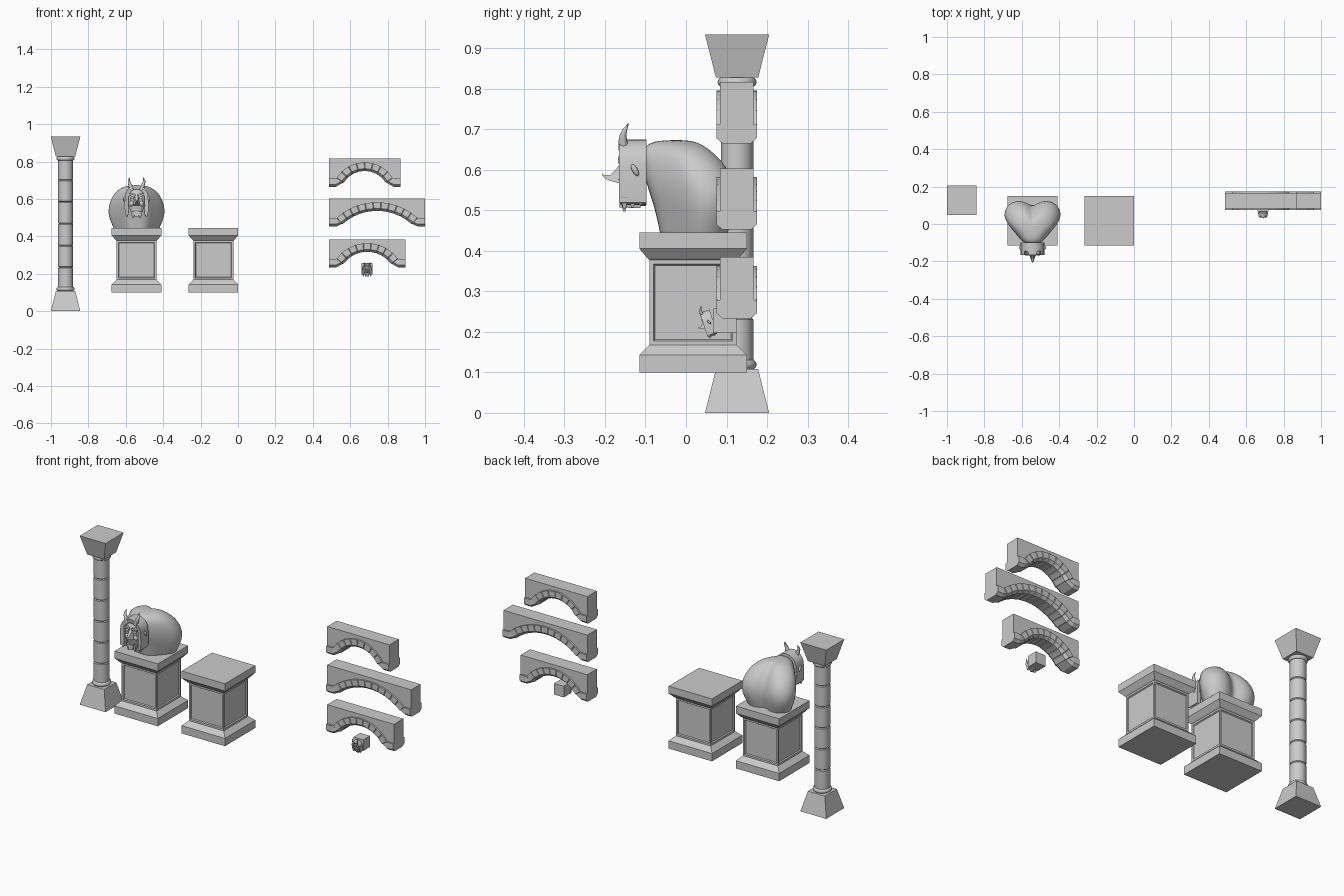
import bpy, bmesh, math
from mathutils import Matrix, Vector

if "Cube" in bpy.data.objects:
    bpy.data.objects.remove(bpy.data.objects["Cube"])


def finish(name, bm, mat=None, smooth=None, subsurf=0):
    if mat:
        bmesh.ops.transform(bm, matrix=mat, verts=bm.verts)
    bmesh.ops.recalc_face_normals(bm, faces=bm.faces)
    me = bpy.data.meshes.new(name)
    bm.to_mesh(me)
    bm.free()
    ob = bpy.data.objects.new(name, me)
    bpy.context.collection.objects.link(ob)
    if subsurf:
        ob.modifiers.new("subsurf", 'SUBSURF').levels = subsurf
        ob.modifiers["subsurf"].render_levels = subsurf
    if smooth:
        bpy.ops.object.select_all(action='DESELECT')
        ob.select_set(True)
        bpy.context.view_layer.objects.active = ob
        bpy.ops.object.shade_smooth_by_angle(angle=math.radians(smooth))
    return ob


def loft_bm(rings):
    """Skin a list of closed rings and cap both ends."""
    bm = bmesh.new()
    vs = [[bm.verts.new(p) for p in r] for r in rings]
    n = len(vs[0])
    for a, b in zip(vs, vs[1:]):
        for i in range(n):
            j = (i + 1) % n
            bm.faces.new((a[i], a[j], b[j], b[i]))
    bm.faces.new(vs[0])
    bm.faces.new(vs[-1])
    return bm


def loft(name, rings, **kw):
    return finish(name, loft_bm(rings), **kw)


def square(h, z):
    return [(-h, -h, z), (h, -h, z), (h, h, z), (-h, h, z)]


def circle(r, z, n=24):
    return [(r * math.cos(2 * math.pi * i / n), r * math.sin(2 * math.pi * i / n), z) for i in range(n)]


def bar(x0, x1, y0, y1, z0, z1):
    return [[(x0, y, z), (x1, y, z), (x1, y, w), (x0, y, w)] for y, z, w in ((y0, z0, z1), (y1, z0, z1))]


# Column: flared blocks, bead rings and a shaft of grooved drums
col = Matrix.Translation((-0.922, 0.126, 0))
loft("column_base", [square(.079, 0), square(.052, .108)], mat=col)
loft("column_capital", [square(.052, .827), square(.079, .933)], mat=col)
prof = []
step = (0.817 - 0.118) / 6
for k in range(6):
    z = 0.118 + k * step
    prof += [(.036, z), (.04, z + .004), (.04, z + step - .004)]
loft("column_shaft", [circle(r, z) for r, z in [(.04, .1)] + prof + [(.036, .817), (.04, .83)]],
     mat=col, smooth=30)
for name, zc in (("lower_bead", .119), ("upper_bead", .816)):
    loft(name, [circle(.036 + .012 * math.sin(math.pi * i / 8), zc - .012 * math.cos(math.pi * i / 8))
                for i in range(9)], mat=col, smooth=40)


# Pedestals: moulded block with recessed panels on all four sides
def pedestal(name, x):
    bm = loft_bm([square(h, z) for h, z in
                  ((.1325, .1), (.1325, .143), (.107, .168), (.107, .377), (.112, .381), (.1325, .405), (.1325, .445))])
    sides = [f for f in bm.faces if abs(f.calc_center_median().z - .2725) < .001 and len(f.verts) == 4
             and abs(f.normal.z) < .1 and f.calc_area() > .03]
    for t, d in ((.014, 0), (.005, -.006)):
        bmesh.ops.recalc_face_normals(bm, faces=bm.faces)
        bmesh.ops.inset_individual(bm, faces=sides, thickness=t, depth=d)
    finish(name, bm, Matrix.Translation((x, .0175, 0)))


pedestal("statue_pedestal", -.5425)
pedestal("empty_pedestal", -.1315)


# Arches: a spandrel wall over a chamfered band of voussoirs
def arch(name, x0, length, z0, count):
    flat, th, rise, yc = .04, .046, .084, .125
    a = length / 2 - flat
    R = (a * a + rise * rise) / (2 * rise)
    A = math.asin(a / R)
    xm = x0 + length / 2

    def point(u):  # extrados position and inward direction, u in -1..1
        s = math.sin(u * A)
        return Vector((xm + R * s, 0, z0 + th + rise - R + R * math.cos(u * A))), Vector((-s, 0, -math.cos(u * A)))

    section = [(-.05, 0), (.05, 0), (.05, .033), (.035, .046), (-.035, .046), (-.05, .033)]

    def ring(p, n, k=1.0):
        return [tuple(p + n * (d * k) + Vector((0, yc + y * (.95 if k < 1 else 1), 0))) for y, d in section]

    down = Vector((0, 0, -1))
    rings = [ring(Vector((x0, 0, z0 + th)), down), ring(Vector((x0 + flat - .003, 0, z0 + th)), down)]
    for k in range(count):
        c, d = -1 + 2 * k / count, -1 + 2 * (k + 1) / count
        rings.append(ring(*point(c), .93))
        rings += [ring(*point(c + (d - c) * f)) for f in (.06, .5, .94)]
    rings.append(ring(*point(1), .93))
    rings += [ring(Vector((x0 + length - flat + .003, 0, z0 + th)), down),
              ring(Vector((x0 + length, 0, z0 + th)), down)]
    loft(name + "_voussoirs", rings)
    xs = [(x0, z0 + th)] + [(p.x, p.z) for p in (point(-1 + i / 12)[0] for i in range(25))] + [(x0 + length, z0 + th)]
    loft(name + "_wall", [[(x, yc - .041, z - .006), (x, yc + .041, z - .006),
                           (x, yc + .041, z0 + .151), (x, yc - .041, z0 + .151)] for x, z in xs])


arch("small_arch", .487, .381, .665, 8)
arch("wide_arch", .487, .513, .452, 11)
arch("middle_arch", .487, .408, .233, 9)


# Grotesque mask: hood, face, brow, nose, eyes, horns, ears and beard
def mask(name, mat):
    def add(part, rings, **kw):
        loft(name + "_" + part, rings, mat=mat, **kw)

    def blob(part, loc, size, rot=0):
        bm = bmesh.new()
        bmesh.ops.create_uvsphere(bm, u_segments=12, v_segments=8, radius=1)
        m = mat @ Matrix.Translation(loc) @ Matrix.Rotation(rot, 4, 'X') @ Matrix.Diagonal((*size, 1))
        finish(name + "_" + part, bm, m, smooth=60)

    arc = [(math.cos(math.pi * i / 12), math.sin(math.pi * i / 12)) for i in range(13)]
    outer = [(.062, -.068), (.064, -.02)] + [(.062 * c, .025 + .063 * s) for c, s in arc] + [(-.064, -.02), (-.062, -.068)]
    inner = [(.043, -.074), (.044, -.02)] + [(.042 * c, .022 + .042 * s) for c, s in arc] + [(-.044, -.02), (-.043, -.074)]
    add("hood", [[(x, -.033, z), (x, .034, z), (u, .034, w), (u, -.028, w)]
                 for (x, z), (u, w) in zip(outer, inner)], smooth=30)
    face = [(0, -.076), (.028, -.062), (.045, -.02), (.046, .03), (.024, .065), (0, .07),
            (-.024, .065), (-.046, .03), (-.045, -.02), (-.028, -.062)]
    add("face", [[(x * k, y, z * k) for x, z in face] for k, y in ((1, .033), (1, -.012), (.7, -.027))], smooth=40)
    # hooked nose
    add("nose", [[(-w, y, b), (w, y, b), (w * .5, y - .003, t), (-w * .5, y - .003, t)]
                 for w, y, b, t in ((.02, -.02, -.022, .04), (.016, -.036, -.02, .016), (.011, -.052, -.015, .0),
                                    (.006, -.066, -.01, -.001), (.002, -.073, -.003, .004))], smooth=50)
    add("mouth", bar(-.022, .022, -.03, -.015, -.047, -.04))
    add("chin", [[(x * k, y, -.064 + z * k) for x, z in ((-.02, .012), (.02, .012), (.012, -.018), (-.012, -.018))]
                 for k, y in ((1, .02), (.9, -.032))])
    for s, side in ((-1, "left"), (1, "right")):
        blob(side + "_eye", (s * .023, -.023, .02), (.01, .008, .007))
        blob(side + "_cheek", (s * .026, -.02, -.012), (.013, .014, .016))
        blob(side + "_ear", (s * .064, .006, .012), (.008, .007, .016), .5)
        add(side + "_brow", [[(s * x, -.036, z), (s * x, -.015, z), (s * x, -.015, z + .01), (s * x, -.036, z + .01)]
                             for x, z in ((.006, .028), (.024, .036), (.04, .028))])
        path = [(.026, -.02, .06), (.032, -.024, .083), (.039, -.023, .1), (.041, -.018, .114), (.037, -.01, .127)]
        add(side + "_horn", [[(s * x + r * math.cos(a), y + r * math.sin(a), z)
                              for a in (math.pi * i / 4 for i in range(8))]
                             for (x, y, z), r in zip(path, (.014, .011, .008, .0055, .0012))], smooth=60)
        for i, (x, y, d) in enumerate(((.053, -.02, -.083), (.05, .0, -.08), (.052, .02, -.074), (.02, -.02, -.09))):
            add(side + "_beard_lock_%d" % i, [[(s * x + r * c, y + r * q, z) for c, q in ((1, 1), (-1, 1), (-1, -1), (1, -1))]
                                              for r, z in ((.01, -.055), (.003, d))])


mask("statue_mask", Matrix.Translation((-.5425, -.132, .587)))
mask("keystone_mask", Matrix.Translation((.69, .056, .219)) @ Matrix.Rotation(math.radians(18), 4, 'X')
     @ Matrix.Scale(.38, 4))
loft("keystone_block", bar(.66, .72, .066, .125, .197, .258))

# Crouching body: heart-shaped sections stacked and subdivided
half = [(.36, 0), (.56, .16), (.8, .36), (1.02, .56), (1.0, .8), (.8, .98), (.45, 1.04), (.18, .96)]
outline = [(0, -.02)] + half + [(0, .88)] + [(-u, v) for u, v in reversed(half)]
levels = [(.41, .108, -.055, .09), (.445, .122, -.062, .1), (.51, .152, -.075, .122), (.57, .148, -.097, .117),
          (.62, .126, -.105, .088), (.655, .092, -.105, .05), (.674, .045, -.075, .015)]
loft("statue_body", [[(-.5425 + u * w, a + (b - a) * v, z) for u, v in outline] for z, w, a, b in levels],
     subsurf=2, smooth=80)
